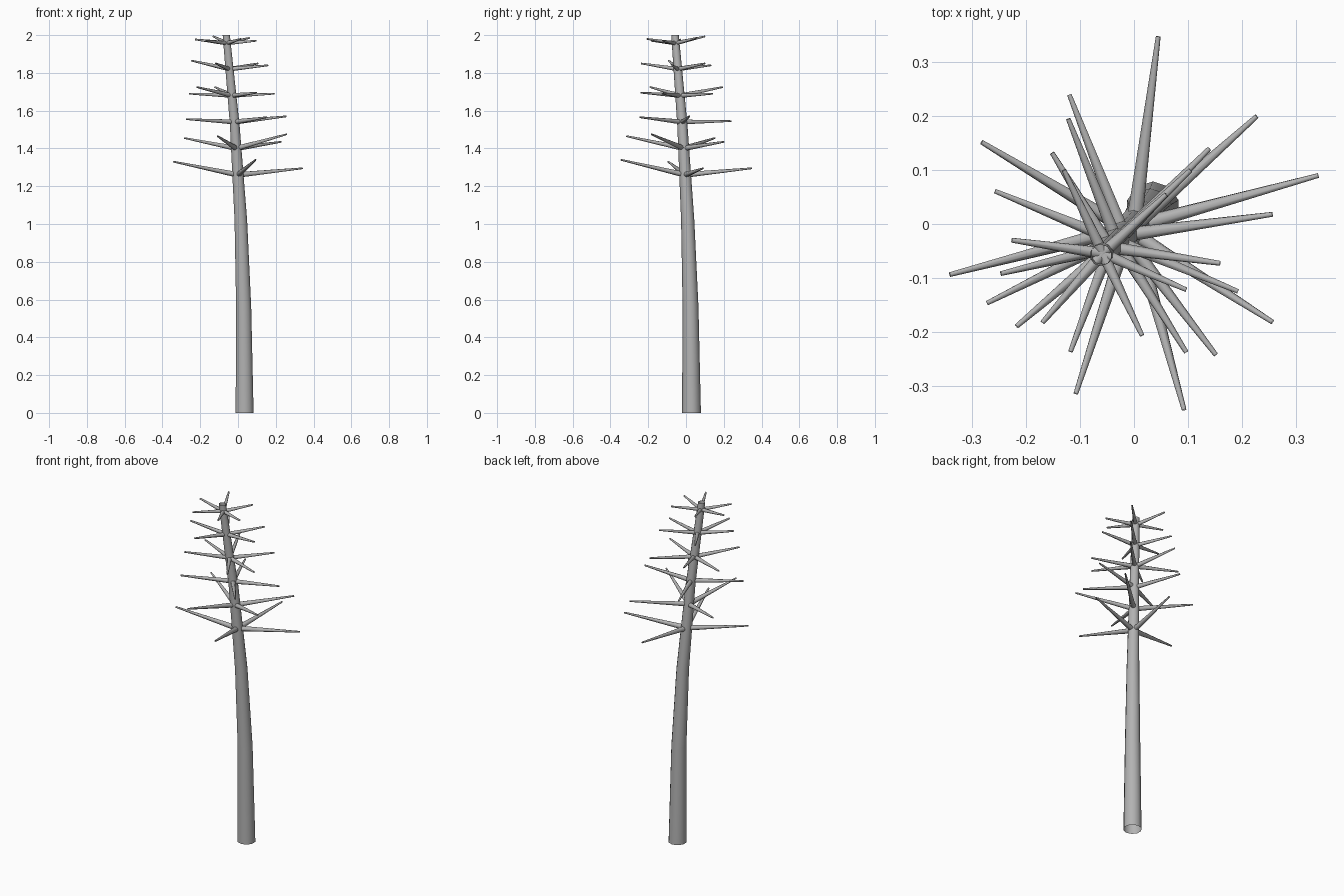
import bpy, bmesh, math
from mathutils import Vector

if "Cube" in bpy.data.objects:
    bpy.data.objects.remove(bpy.data.objects["Cube"])

grey = bpy.data.materials.new("bark_grey")
grey.diffuse_color = (0.45, 0.45, 0.45, 1)
grey.use_nodes = True
grey.node_tree.nodes["Principled BSDF"].inputs["Base Color"].default_value = grey.diffuse_color


def ring(bm, centre, axis, radius, sides):
    """Ring of vertices around an axis."""
    q = Vector((0, 0, 1)).rotation_difference(axis.normalized())
    return [bm.verts.new(centre + q @ Vector((radius * math.sin(2 * math.pi * i / sides),
                                              radius * math.cos(2 * math.pi * i / sides), 0)))
            for i in range(sides)]


def tube(name, points, radii, sides, axes):
    """Open tapered tube through the given points."""
    bm = bmesh.new()
    rings = [ring(bm, p, a, r, sides) for p, a, r in zip(points, axes, radii)]
    for a, b in zip(rings, rings[1:]):
        for i in range(sides):
            j = (i + 1) % sides
            bm.faces.new((a[i], a[j], b[j], b[i]))
    bmesh.ops.recalc_face_normals(bm, faces=bm.faces)
    # make sure the open tube faces outwards
    f = bm.faces[0] if not bm.faces.ensure_lookup_table() else None
    mid = (points[0] + points[1]) / 2
    if f.normal.dot(f.calc_center_median() - mid) < 0:
        bmesh.ops.reverse_faces(bm, faces=bm.faces)
    me = bpy.data.meshes.new(name)
    bm.to_mesh(me)
    bm.free()
    me.materials.append(grey)
    for p in me.polygons:
        p.use_smooth = True
    ob = bpy.data.objects.new(name, me)
    bpy.context.collection.objects.link(ob)
    return ob


# Leaning, tapered trunk: x, y, z, radius
path = [(0.035, 0.029, 0, 0.05), (0.030, 0.024, 0.56, 0.042), (0.015, 0.009, 1.02, 0.035),
        (-0.017, -0.019, 1.52, 0.027), (-0.062, -0.058, 2.0, 0.02)]
up = Vector((0, 0, 1))
tube("trunk", [Vector(p[:3]) for p in path], [p[3] for p in path], 10, [up] * len(path))


def trunk_at(z):
    for a, b in zip(path, path[1:]):
        if z <= b[2]:
            return Vector(a[:3]).lerp(Vector(b[:3]), (z - a[2]) / (b[2] - a[2]))


# Whorls of branches: base height -> tip positions
whorls = {
    1.26: [(0.342, 0.09, 1.295), (-0.342, -0.094, 1.33), (0.093, -0.345, 1.34), (0.045, 0.348, 1.295)],
    1.40: [(0.257, -0.182, 1.475), (-0.283, 0.152, 1.455), (0.228, 0.2, 1.435), (-0.108, -0.315, 1.465)],
    1.54: [(0.257, 0.018, 1.57), (-0.273, -0.147, 1.555), (-0.12, 0.24, 1.545), (0.152, -0.243, 1.565)],
    1.68: [(0.193, -0.125, 1.69), (-0.258, 0.061, 1.69), (-0.122, 0.195, 1.725), (0.097, -0.238, 1.695),
           (-0.218, -0.19, 1.725), (0.14, 0.14, 1.69)],
    1.82: [(-0.247, -0.092, 1.865), (0.16, -0.073, 1.84), (-0.118, -0.237, 1.85), (-0.152, 0.132, 1.84),
           (0.105, 0.1, 1.85)],
    1.957: [(-0.227, -0.03, 1.977), (0.097, -0.122, 1.97), (0.015, -0.207, 1.98), (-0.17, -0.183, 1.97),
            (-0.13, 0.1, 1.993), (0.06, 0.055, 1.985)],
}
n = 0
for z, tips in whorls.items():
    base = trunk_at(z)
    for tip in tips:
        n += 1
        t = Vector(tip)
        d = t - base
        r = 0.008 + 0.02 * d.length
        tube(f"branch_{n:02d}", [base, t], [r, 0.0045], 8, [d, d])
